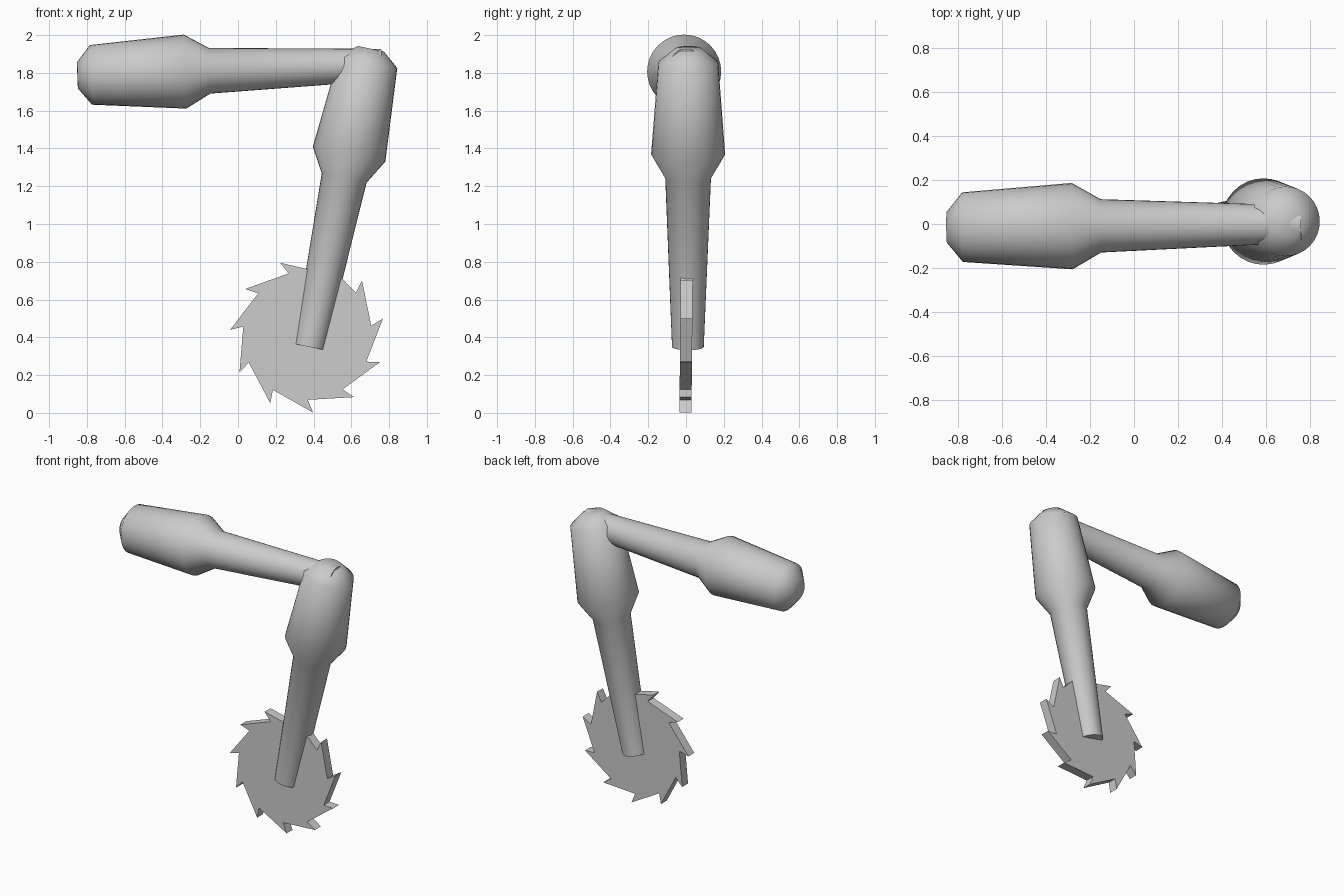
import bpy, bmesh, math
from mathutils import Vector, Matrix

if "Cube" in bpy.data.objects:
    bpy.data.objects.remove(bpy.data.objects["Cube"])


def finish(bm, name, smooth):
    bmesh.ops.recalc_face_normals(bm, faces=bm.faces)
    me = bpy.data.meshes.new(name)
    bm.to_mesh(me)
    bm.free()
    ob = bpy.data.objects.new(name, me)
    bpy.context.collection.objects.link(ob)
    if smooth:
        bpy.ops.object.select_all(action='DESELECT')
        ob.select_set(True)
        bpy.context.view_layer.objects.active = ob
        bpy.ops.object.shade_smooth_by_angle(angle=math.radians(60))
    return ob


# Turned handle: (distance along the axis, radius)
PROFILE = [(0, .07), (.072, .158), (.57, .196), (.70, .121), (1.612, .084)]


def handle(name, start, end, sides=32):
    start, end = Vector(start), Vector(end)
    turn = (end - start).to_track_quat('Z', 'Y').to_matrix().to_4x4()
    place = Matrix.Translation(start) @ turn
    bm = bmesh.new()
    rings = []
    for d, r in PROFILE:
        rings.append([bm.verts.new(place @ Vector((
            r * math.cos(2 * math.pi * i / sides),
            r * math.sin(2 * math.pi * i / sides), d))) for i in range(sides)])
    for a, b in zip(rings, rings[1:]):
        for i in range(sides):
            j = (i + 1) % sides
            bm.faces.new((a[i], a[j], b[j], b[i]))
    bm.faces.new(rings[0])
    bm.faces.new(rings[-1])
    return finish(bm, name, True)


# Two identical arms, crossing at the elbow
handle("upper_arm", (-.85, -.015, 1.787), (.76, 0, 1.843))
handle("lower_arm", (.703, .012, 1.928), (.378, .01, .35))

# Saw blade with undercut teeth, extruded to its thickness
TEETH, TIP_R, ROOT_R, HALF = 11, .41, .342, .032
outline = []
for k in range(TEETH):
    tip = math.radians(12.4) + 2 * math.pi * k / TEETH
    for r, a in ((TIP_R, tip), (ROOT_R, tip - math.radians(3.8))):
        outline.append((.367 + r * math.cos(a), .411 + r * math.sin(a)))
bm = bmesh.new()
sides = []
for s in (-1, 1):
    loop = [bm.verts.new((x, .001 + s * HALF + (z - .4) * .01, z)) for x, z in outline]
    mid = bm.verts.new((.367, .001 + s * HALF, .411))
    n = len(loop)
    # Inner disc through the roots, then one triangle per tooth
    for k in range(1, n, 2):
        root, tip, nxt = loop[k], loop[(k + 1) % n], loop[(k + 2) % n]
        bm.faces.new((mid, root, nxt))
        bm.faces.new((root, tip, nxt))
    sides.append(loop)
a, b = sides
for i in range(len(a)):
    j = (i + 1) % len(a)
    bm.faces.new((a[i], a[j], b[j], b[i]))
finish(bm, "saw_blade", False)
